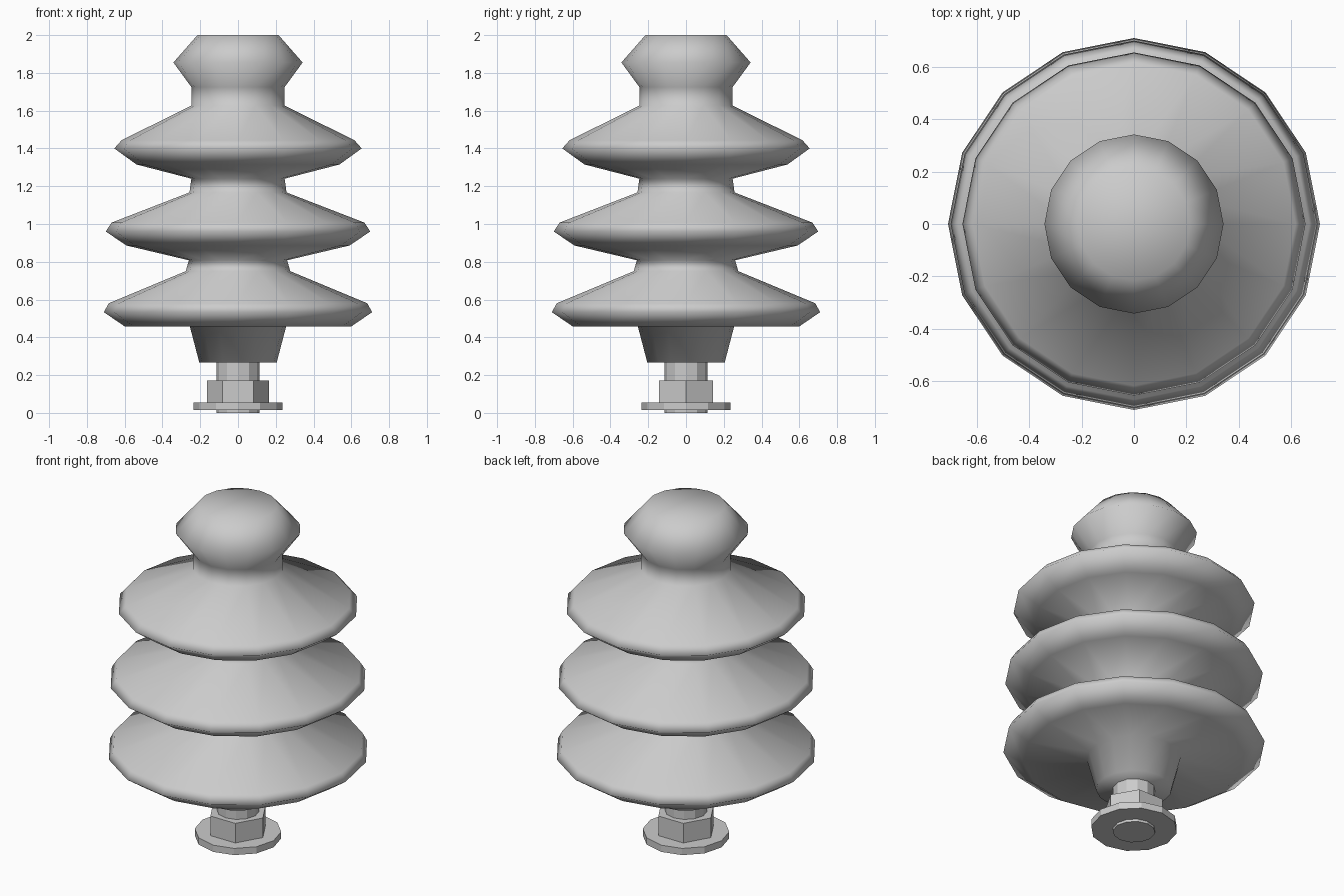
import bpy, bmesh, math

if "Cube" in bpy.data.objects:
    bpy.data.objects.remove(bpy.data.objects["Cube"])

grey = bpy.data.materials.new("light_grey")
grey.diffuse_color = (0.6, 0.6, 0.6, 1)
grey.use_nodes = True
grey.node_tree.nodes["Principled BSDF"].inputs["Base Color"].default_value = grey.diffuse_color


def lathe(name, profile, sides, smooth):
    """Closed solid of revolution from (radius, z) points listed bottom to top."""
    bm = bmesh.new()
    rings = []
    for r, z in profile:
        rings.append([bm.verts.new((r * math.cos(2 * math.pi * i / sides),
                                    r * math.sin(2 * math.pi * i / sides), z))
                      for i in range(sides)])
    for a, b in zip(rings, rings[1:]):
        for i in range(sides):
            j = (i + 1) % sides
            bm.faces.new((a[i], a[j], b[j], b[i]))
    bm.faces.new(rings[0][::-1])
    bm.faces.new(rings[-1])
    for f in bm.faces:
        f.smooth = smooth
    me = bpy.data.meshes.new(name)
    bm.to_mesh(me)
    bm.free()
    me.materials.append(grey)
    ob = bpy.data.objects.new(name, me)
    bpy.context.collection.objects.link(ob)
    return ob


# Ribbed insulator body: tapered foot, three sheds, rounded head
lathe("insulator_body", [
    (0.205, 0.267), (0.255, 0.458),
    (0.60, 0.458), (0.71, 0.533), (0.685, 0.58), (0.277, 0.75),
    (0.26, 0.808), (0.59, 0.886), (0.70, 0.96), (0.67, 1.007), (0.257, 1.167),
    (0.247, 1.24), (0.537, 1.315), (0.655, 1.40), (0.617, 1.443), (0.247, 1.627),
    (0.247, 1.725), (0.342, 1.855), (0.215, 2.0)], 16, True)

# Mounting hardware
lathe("bolt_rod", [(0.115, 0.0), (0.115, 0.30)], 12, False)
lathe("washer", [(0.235, 0.015), (0.235, 0.055)], 12, False)
lathe("hex_nut", [(0.165, 0.055), (0.165, 0.172)], 6, False)
